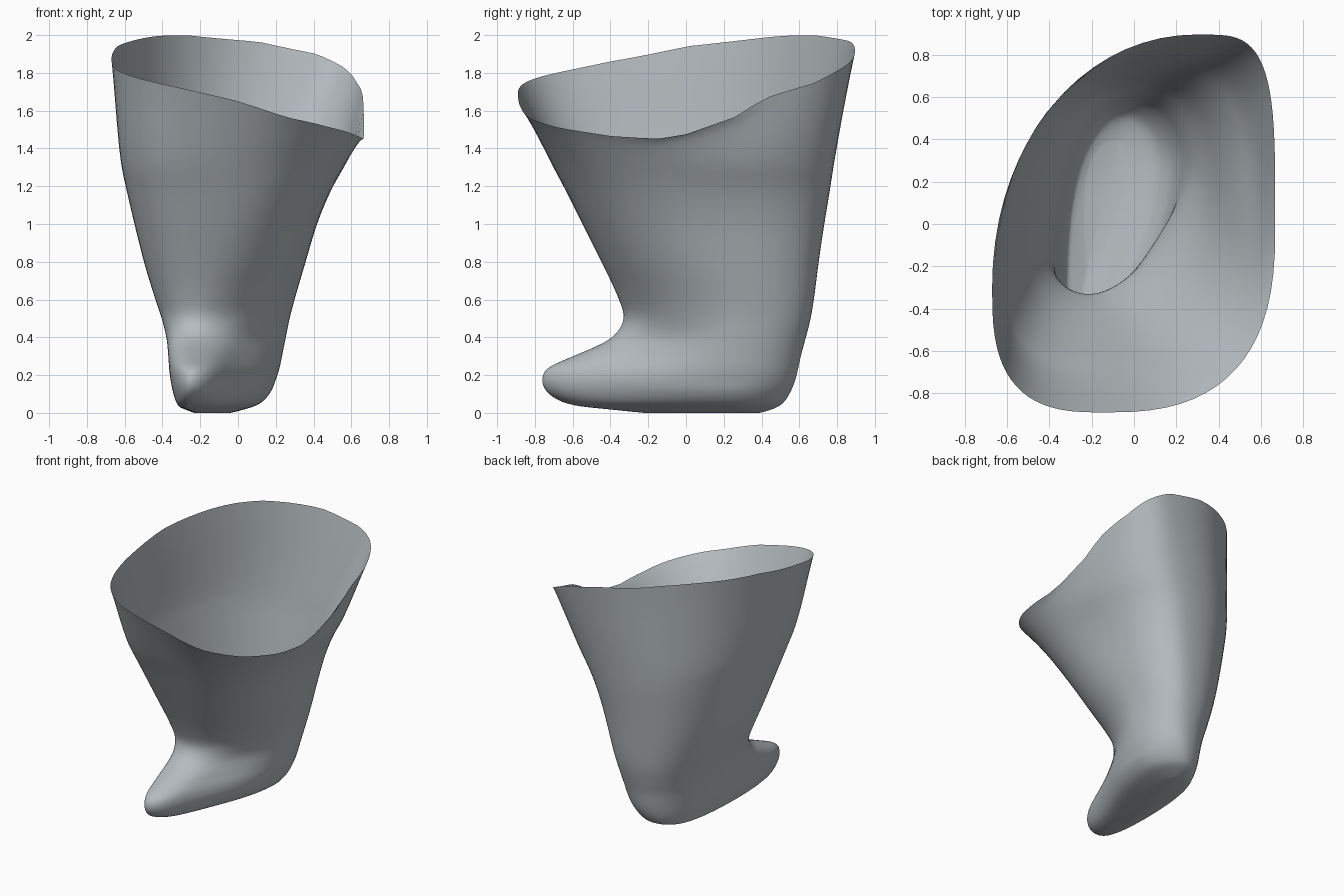
import bpy, bmesh, math
from mathutils import Vector

if "Cube" in bpy.data.objects:
    bpy.data.objects.remove(bpy.data.objects["Cube"])

# Each ring: z, front x,y, right x,y, back x,y, left x,y, front-right fullness
RINGS = [
    (0.00, -.22, -.22, -.04, .27, -.08, .39, -.23, .10, 1.6),
    (0.02, -.25, -.42, .04, .27, -.07, .46, -.285, -.05, 1.6),
    (0.05, -.26, -.64, .12, .27, -.05, .515, -.325, -.30, 1.65),
    (0.11, -.25, -.74, .175, .27, -.03, .555, -.345, -.33, 1.65),
    (0.17, -.245, -.765, .20, .28, -.01, .58, -.357, -.33, 1.65),
    (0.23, -.24, -.745, .22, .28, 0, .595, -.365, -.31, 1.6),
    (0.30, -.23, -.60, .235, .28, .01, .61, -.37, -.25, 1.6),
    (0.40, -.21, -.39, .255, .28, .02, .637, -.38, -.14, 1.6),
    (0.50, -.20, -.33, .275, .28, .03, .662, -.405, -.11, 1.6),
    (0.62, -.19, -.365, .307, .27, .045, .682, -.445, -.11, 1.75),
    (0.80, -.17, -.45, .36, .22, .06, .705, -.50, -.14, 2.0),
    (1.00, -.16, -.55, .42, .14, .09, .735, -.55, -.17, 2.25),
    (1.18, -.15, -.64, .495, .05, .12, .765, -.592, -.20, 2.4),
    (1.34, -.145, -.725, .585, -.03, .16, .79, -.625, -.23, 2.5),
    (2.00, -.14, -.89, .667, 0, .30, .895, -.67, -.30, 2.65),  # rim, height set below
]
# Rim height by compass angle (degrees, height)
RIM = [(-13, 1.45), (0, 1.475), (17, 1.53), (33, 1.67), (47, 1.745), (55, 1.82),
       (65, 1.90), (83, 1.965), (112, 2.0), (129, 1.997), (141, 1.985), (180, 1.94),
       (211, 1.86), (237, 1.77), (251, 1.72), (270, 1.65), (287, 1.565),
       (306, 1.51), (328, 1.465), (347, 1.45)]
# Hollow on the right of the instep (height, depth)
HOLLOW = [(0, .02), (.05, .04), (.11, .06), (.23, .07), (.30, .065), (.40, .035),
          (.50, 0), (2.1, 0)]
QUARTER = 18   # columns per quarter turn
STEPS = 5      # rows between rings


def lookup(table, a):
    for (a0, z0), (a1, z1) in zip(table, table[1:]):
        if a0 <= a <= a1:
            return z0 + (z1 - z0) * (a - a0) / (a1 - a0)
    return table[0][1]


def rim_height(x, y):
    return lookup(RIM, (math.degrees(math.atan2(y, x)) + 13) % 360 - 13)


def ring_points(row):
    z, fx, fy, rx, ry, bx, by, lx, ly, n = row
    up = max(0, (z - 0.5) / 1.5)
    low = max(0, 1 - z / 0.5)
    F, R, B, L = (Vector(p) for p in ((fx, fy), (rx, ry), (bx, by), (lx, ly)))
    quads = [(F, R, Vector((fx, ry)), n),
             (R, B, Vector((bx, ry)), 2.3 + 1.6 * up ** 2 - 0.5 * low),
             (B, L, Vector((bx, ly)), 2.4 - 0.35 * up ** 2 - 0.1 * low),
             (L, F, Vector((fx, ly)), 2.2 + 0.7 * min(1, up * 2))]
    pts = []
    for qi, (p, q, c, e) in enumerate(quads):
        for i in range(QUARTER):
            t = i / QUARTER * math.pi / 2
            v = c + (p - c) * math.cos(t) ** (2 / e) + (q - c) * math.sin(t) ** (2 / e)
            if qi == 0:
                v += Vector((-.9, .43)) * lookup(HOLLOW, z) * math.sin(2 * t) ** 3
            pts.append(Vector((v.x, v.y, rim_height(v.x, v.y) if z == 2 else z)))
    return pts


def spline(points):
    """Centripetal Catmull-Rom through one column of ring points."""
    P = [2 * points[0] - points[1]] + points + [2 * points[-1] - points[-2]]
    out = []
    for k in range(1, len(P) - 2):
        a, b, c, d = P[k - 1:k + 3]
        t1 = (b - a).length ** .5 + 1e-6
        t2 = t1 + (c - b).length ** .5 + 1e-6
        t3 = t2 + (d - c).length ** .5 + 1e-6
        for s in range(STEPS):
            t = t1 + (t2 - t1) * s / STEPS
            a1 = a * ((t1 - t) / t1) + b * (t / t1)
            a2 = b * ((t2 - t) / (t2 - t1)) + c * ((t - t1) / (t2 - t1))
            a3 = c * ((t3 - t) / (t3 - t2)) + d * ((t - t2) / (t3 - t2))
            b1 = a1 * ((t2 - t) / t2) + a2 * (t / t2)
            b2 = a2 * ((t3 - t) / (t3 - t1)) + a3 * ((t - t1) / (t3 - t1))
            v = b1 * ((t2 - t) / (t2 - t1)) + b2 * ((t - t1) / (t2 - t1))
            v.z = max(v.z, 0)
            out.append(v)
    return out + [points[-1]]


# Boot shell: open top, rounded heel and toe
rings = [ring_points(r) for r in RINGS]
bm = bmesh.new()
cols = [[bm.verts.new(p) for p in spline(list(col))] for col in zip(*rings)]
n = len(cols)
for i in range(n):
    a, b = cols[i], cols[(i + 1) % n]
    for k in range(len(a) - 1):
        bm.faces.new((a[k], b[k], b[k + 1], a[k + 1]))

# Sole centre
centre = bm.verts.new(sum((c[0].co for c in cols), Vector()) / n)
for i in range(n):
    bm.faces.new((centre, cols[(i + 1) % n][0], cols[i][0]))

# Relax the loft slightly, keeping the rim and sole in place
free = [v for c in cols for v in c[3:-1]]
for _ in range(6):
    bmesh.ops.smooth_vert(bm, verts=free, factor=0.4,
                          use_axis_x=True, use_axis_y=True, use_axis_z=True)
for f in bm.faces:
    f.smooth = True

mesh = bpy.data.meshes.new("boot_shell")
bm.to_mesh(mesh)
bm.free()
shell = bpy.data.objects.new("boot_shell", mesh)
bpy.context.collection.objects.link(shell)

grey = bpy.data.materials.new("plain grey")
grey.diffuse_color = (0.46, 0.50, 0.52, 1)
grey.use_nodes = True
grey.node_tree.nodes["Principled BSDF"].inputs["Base Color"].default_value = grey.diffuse_color
mesh.materials.append(grey)
